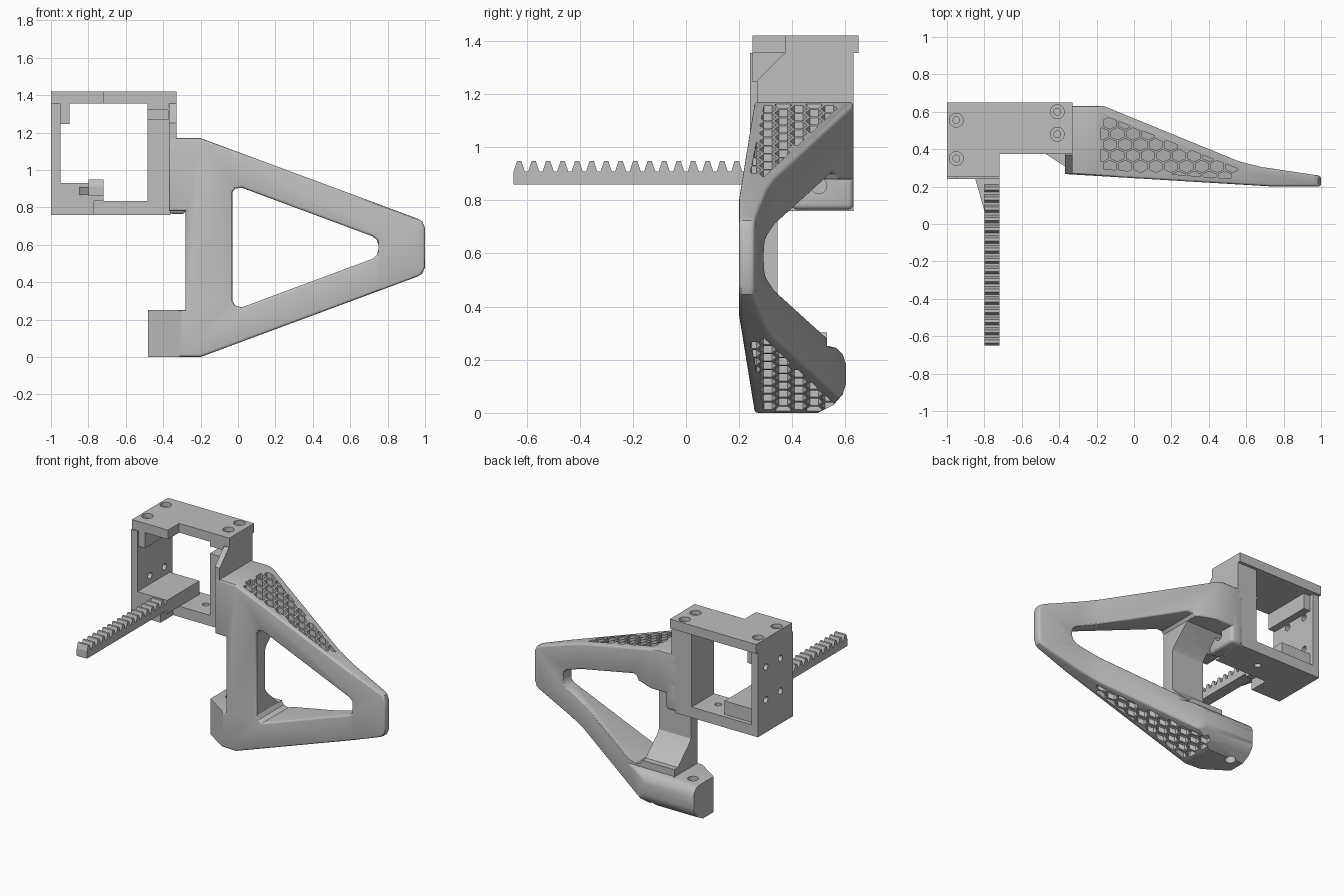
import bpy, bmesh, math
from mathutils import Vector

cube = bpy.data.objects.get("Cube")
if cube:
    bpy.data.objects.remove(cube)

gray = bpy.data.materials.new("plain gray")
gray.use_nodes = True
tone = (0.52, 0.52, 0.52, 1)
gray.diffuse_color = tone
gray.node_tree.nodes["Principled BSDF"].inputs["Base Color"].default_value = tone

MID = 0.585  # height of the arm's mirror plane


def finish(name, bm):
    bmesh.ops.recalc_face_normals(bm, faces=bm.faces)
    me = bpy.data.meshes.new(name)
    bm.to_mesh(me)
    bm.free()
    ob = bpy.data.objects.new(name, me)
    me.materials.append(gray)
    bpy.context.collection.objects.link(ob)
    return ob


def add_prism(bm, low, high):
    a = [bm.verts.new(p) for p in low]
    b = [bm.verts.new(p) for p in high]
    bm.faces.new(a)
    bm.faces.new(b)
    for i in range(len(a)):
        j = (i + 1) % len(a)
        bm.faces.new((a[i], a[j], b[j], b[i]))


def prism(name, pts, axis, a, b):
    place = {"x": lambda p, t: (t, p[0], p[1]),
             "y": lambda p, t: (p[0], t, p[1]),
             "z": lambda p, t: (p[0], p[1], t)}[axis]
    bm = bmesh.new()
    add_prism(bm, [place(p, a) for p in pts], [place(p, b) for p in pts])
    return finish(name, bm)


def box(name, x0, x1, y0, y1, z0, z1):
    return prism(name, [(x0, y0), (x1, y0), (x1, y1), (x0, y1)], "z", z0, z1)


def disc(cx, cy, r, n=24):
    return [(cx + r * math.cos(math.tau * i / n), cy + r * math.sin(math.tau * i / n)) for i in range(n)]


def combine(ob, other, operation="DIFFERENCE"):
    mod = ob.modifiers.new("cut", "BOOLEAN")
    mod.operation, mod.object, mod.solver = operation, other, "EXACT"
    bpy.context.view_layer.objects.active = ob
    bpy.ops.object.modifier_apply(modifier=mod.name)
    bpy.data.objects.remove(other)


def round_edges(ob, width, pick):
    bm = bmesh.new()
    bm.from_mesh(ob.data)
    edges = [e for e in bm.edges if len(e.link_faces) == 2 and e.is_convex
             and e.calc_face_angle() > .6 and pick(e)]
    bmesh.ops.bevel(bm, geom=edges, offset=width, segments=3, profile=.5,
                    affect="EDGES", clamp_overlap=False)
    bm.to_mesh(ob.data)
    bm.free()


# Triangular arm: front outline limited by its tapering top outline
arm = prism("triangular_arm", [
    (-.37, 1.17), (-.2, 1.17), (.96, .74), (.985, .725), (1, .69), (1, .48), (.985, .445),
    (.96, .43), (-.2, 0), (-.48, 0), (-.48, .25), (-.28, .25), (-.28, .78), (-.37, .78)], "y", .1, .8)
combine(arm, prism("window", [
    (-.03, .88), (-.015, .9), (.02, .905), (.72, .645), (.742, .625), (.75, .6), (.75, .57),
    (.742, .545), (.72, .525), (.02, .265), (-.015, .275), (-.03, .3)], "y", 0, 1))
combine(arm, prism("top_limit", [
    (-.6, .281), (.75, .2), (1.05, .2), (1.05, .25), (.68, .305), (.56, .335),
    (-.16, .63), (-.6, .63)], "z", -1, 2), "INTERSECT")

# Thin column behind, rounded and chamfered foot
combine(arm, prism("column_relief", [
    (.345, .45), (.36, .425), (.49, .302), (.9, .302), (.9, .878), (.49, .878),
    (.36, .755), (.345, .73)], "x", -.6, 0))
combine(arm, prism("foot_limit", [
    (.05, -.1), (.42, -.1), (.5, .002), (.555, .03), (.59, .07), (.603, .11), (.603, .18),
    (.59, .22), (.565, .245), (.53, .253), (.53, .4), (.8, .6), (.8, 1.3), (.05, 1.3)],
    "x", -2, 2), "INTERSECT")
combine(arm, prism("foot_chamfer", [
    (-.6, .05), (-.3, .05), (-.3, .262), (-.48, .38), (-.6, .459)], "z", -.1, .5))
combine(arm, prism("foot_hole", disc(-.39, .48, .035), "z", -.1, .4))


# Honeycomb pockets on both sloping edges of the arm
def clip(poly, region):
    for i, a in enumerate(region):
        a = Vector(a)
        d = Vector(region[(i + 1) % len(region)]) - a
        side = lambda p: d.x * (p.y - a.y) - d.y * (p.x - a.x)
        out = []
        for j, p in enumerate(poly):
            q = poly[(j + 1) % len(poly)]
            sp, sq = side(p), side(q)
            if sp >= 0:
                out.append(p)
            if sp * sq < 0:
                out.append(p.lerp(q, sp / (sp - sq)))
        poly = out
        if len(poly) < 3:
            return []
    return poly


def area(poly):
    return abs(sum(p.cross(poly[i - 1]) for i, p in enumerate(poly))) / 2


def slope(x):
    return 1.17 - .3707 * (x + .2)


region = [(-.18, .295), (.5, .243), (.555, .25), (.555, .295), (-.15, .575), (-.18, .575)]
bm = bmesh.new()
for row in range(7):
    for col in range(10):
        c = Vector((-.17 + .082 * (col + row % 2 / 2), .25 + .058 * row))
        cell = [c + Vector((.04 * math.sin(k * math.pi / 3), .032 * math.cos(k * math.pi / 3)))
                for k in range(6)][::-1]
        cell = clip(cell, region)
        if len(cell) < 3 or area(cell) < .0006:
            continue
        for sign in (1, -1):
            level = lambda p, off: (p.x, p.y, MID + sign * (slope(p.x) + off - MID))
            add_prism(bm, [level(p, -.035) for p in cell], [level(p, .06) for p in cell])
combine(arm, finish("honeycomb", bm))

# Soften the rims of the arm's large front and back faces
round_edges(arm, .014, lambda e: any(abs(f.normal.y) > .9 and f.calc_area() > .02 for f in e.link_faces))

# Connector between arm and frame
link = box("arm_connector", -.37, -.28, .4, .63, .765, .97)
round_edges(link, .02, lambda e: True)
combine(link, prism("connector_hole", disc(.5, .855, .03), "x", -.32, -.2))
prism("arm_web", [(.268, 1.1), (.268, 1.25), (.37, 1.355), (.63, 1.355), (.63, 1.1)], "x", -.368, -.33)

# Square mounting frame
top_plate = prism("top_plate", [
    (-1, .65), (-.33, .65), (-.33, .375), (-.72, .375), (-.72, .25), (-1, .25)], "z", 1.355, 1.42)
for x, y in ((-.95, .555), (-.95, .35), (-.41, .6), (-.41, .48)):
    combine(top_plate, prism("counterbore", disc(x, y, .037), "z", 1.39, 1.5))
    combine(top_plate, prism("screw_hole", disc(x, y, .018), "z", 1.3, 1.5))

outer_wall = box("outer_wall", -1, -.95, .24, .63, .76, 1.355)
for y in (.38, .54):
    for z in (.99, 1.22):
        combine(outer_wall, prism("wall_hole", disc(y, z, .022), "x", -1.1, -.9))
box("wall_ledge", -.95, -.9, .25, .6, 1.245, 1.355)

inner_wall = box("inner_wall", -.485, -.36, .38, .63, .8, 1.355)
combine(inner_wall, box("slot", -.5, -.375, .3, .5, 1.27, 1.32))

base = prism("base_plate", [
    (-.95, .24), (-.77, .24), (-.77, .38), (-.36, .38), (-.36, .63), (-.95, .63)], "z", .76, .835)
combine(base, prism("base_hole", disc(-.6, .5, .022), "z", .7, .9))

# Sliding rack with its carriage block
box("rack_carriage", -.95, -.72, .24, .6, .835, .93)
pitch, count = .0546, 16
teeth = [(.26, .86), (-.65, .86), (-.65, .912)]
for i in range(count):
    y = -.628 + pitch * i
    teeth += [(y - .021, .908), (y - .008, .948), (y + .008, .948), (y + .021, .908)]
teeth.append((.26, .908))
prism("toothed_rack", teeth, "x", -.8, -.72)
prism("rack_gusset", [(-.85, .245), (-.8, .07), (-.78, .245)], "z", .865, .908)

# Smooth rounded parts, keeping edges sharp
for ob in (arm, link, top_plate, outer_wall, base):
    bpy.ops.object.select_all(action="DESELECT")
    ob.select_set(True)
    bpy.context.view_layer.objects.active = ob
    bpy.ops.object.shade_smooth_by_angle(angle=math.radians(30))
